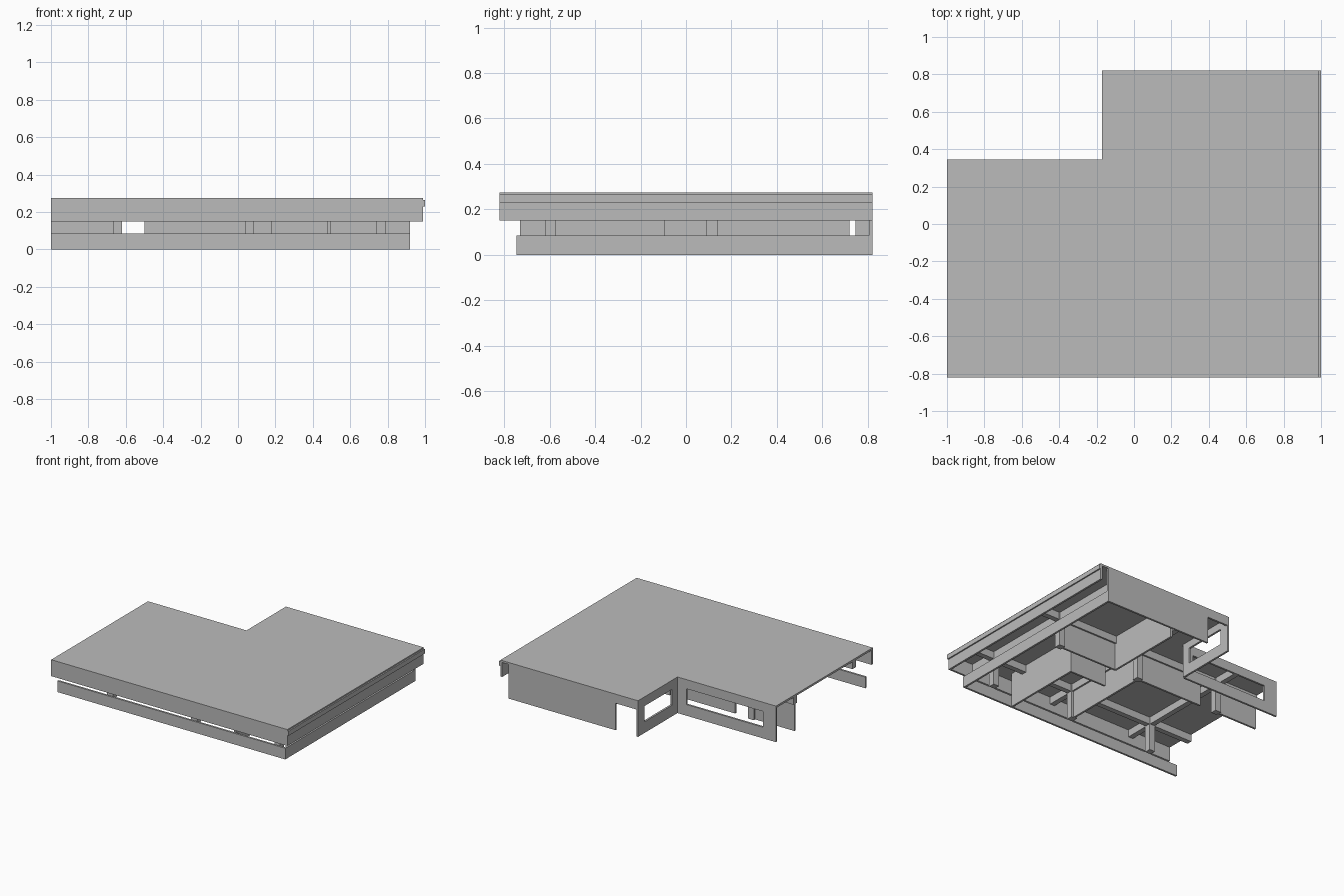
import bpy

cube = bpy.data.objects.get("Cube")
if cube:
    bpy.data.objects.remove(cube, do_unlink=True)

# One neutral material for everything
GREY = (0.5, 0.5, 0.5, 1.0)
mat = bpy.data.materials.new("concrete_grey")
mat.use_nodes = True
mat.diffuse_color = GREY
mat.node_tree.nodes["Principled BSDF"].inputs["Base Color"].default_value = GREY

TOP, SLAB, HEADER, SILL, FASCIA = 0.275, 0.26, 0.205, 0.085, 0.15
LEFT, RIGHT, FRONT, BACK = -1.0, 0.99, -0.82, 0.82
NOTCH_X, NOTCH_Y = -0.17, 0.345
WIN_X, WIN_Y = 0.92, -0.745
T = 0.015


def add_mesh(name, verts, faces):
    mesh = bpy.data.meshes.new(name)
    mesh.from_pydata(verts, [], faces)
    mesh.materials.append(mat)
    obj = bpy.data.objects.new(name, mesh)
    bpy.context.collection.objects.link(obj)
    return obj


def prism(name, outline, z0, z1):
    """Extrude a counter-clockwise plan outline from z0 to z1."""
    n = len(outline)
    verts = [(x, y, z) for z in (z0, z1) for x, y in outline]
    sides = [(i, (i + 1) % n, (i + 1) % n + n, i + n) for i in range(n)]
    return add_mesh(name, verts, [tuple(reversed(range(n))), tuple(range(n, 2 * n))] + sides)


def box(name, x0, x1, y0, y1, z0, z1):
    return prism(name, [(x0, y0), (x1, y0), (x1, y1), (x0, y1)], z0, z1)


def wall_x(name, x0, x1, y, z0=0, z1=SLAB, t=T):
    """Wall running along x, centred on y."""
    return box(name, x0, x1, y - t / 2, y + t / 2, z0, z1)


def wall_y(name, y0, y1, x, z0=0, z1=SLAB, t=T):
    """Wall running along y, centred on x."""
    return box(name, x - t / 2, x + t / 2, y0, y1, z0, z1)


def window_wall(make, name, a0, a1, w0, w1, at):
    """Wall with one rectangular opening between w0 and w1."""
    make(name + "_sill", a0, a1, at, 0, SILL)
    make(name + "_header", a0, a1, at, HEADER, SLAB)
    make(name + "_jamb_a", a0, w0, at, SILL, HEADER)
    make(name + "_jamb_b", w1, a1, at, SILL, HEADER)


# L-shaped roof slab
prism("roof_slab", [(LEFT, FRONT), (RIGHT, FRONT), (RIGHT, BACK), (NOTCH_X, BACK),
                    (NOTCH_X, NOTCH_Y), (LEFT, NOTCH_Y)], SLAB, TOP)

# Deep fascia on the front and right, with a small edge trim
wall_x("front_fascia", LEFT, RIGHT, FRONT + T / 2, FASCIA)
wall_y("right_fascia", FRONT, BACK, RIGHT - T / 2, FASCIA)
wall_y("right_edge_trim", FRONT, BACK, RIGHT + 0.005, 0.23, 0.265, 0.01)

# Low walls under the strip windows
wall_x("front_sill_wall", LEFT, WIN_X, WIN_Y + T / 2, 0, SILL)
wall_y("right_sill_wall", WIN_Y, BACK, WIN_X - T / 2, 0, SILL)

# Back wall with a doorway beside it
wall_x("back_wall", 0.02, WIN_X, BACK - T / 2)
wall_x("back_door_header", NOTCH_X, 0.02, BACK - T / 2, HEADER)

# Windowed walls around the recessed corner
window_wall(wall_y, "recess_side_wall", NOTCH_Y, BACK, 0.41, 0.745, NOTCH_X + T / 2)
window_wall(wall_x, "recess_back_wall", LEFT, NOTCH_X, -0.89, -0.245, NOTCH_Y - T / 2)

# Column grid
COLS_X, COLS_Y, C = (-0.645, 0.062, 0.765), (-0.595, 0.115), 0.024
for x in COLS_X:
    for y in COLS_Y:
        box("column", x - C, x + C, y - C, y + C, 0, SLAB)

# Drop beams along the grid
for x in COLS_X:
    wall_y("long_beam", FRONT + T, (NOTCH_Y if x < NOTCH_X else BACK) - T, x, HEADER, SLAB, 0.04)
for y in COLS_Y:
    wall_x("cross_beam", LEFT, WIN_X, y, HEADER, SLAB, 0.04)

# Interior partitions
mid_y, mid_x = COLS_Y[1], COLS_X[1]
wall_x("partition_left", LEFT, COLS_X[0], mid_y)
wall_x("partition_middle", -0.5, mid_x, mid_y)
wall_x("partition_right", 0.265, COLS_X[2], mid_y)
wall_y("partition_back_room", mid_y, 0.72, 0.265)
wall_y("partition_centre", COLS_Y[0], mid_y, mid_x)
wall_y("partition_front_room", WIN_Y + T, -0.1, 0.487)
wall_x("partition_front_room_end", 0.18, 0.494, -0.1)
